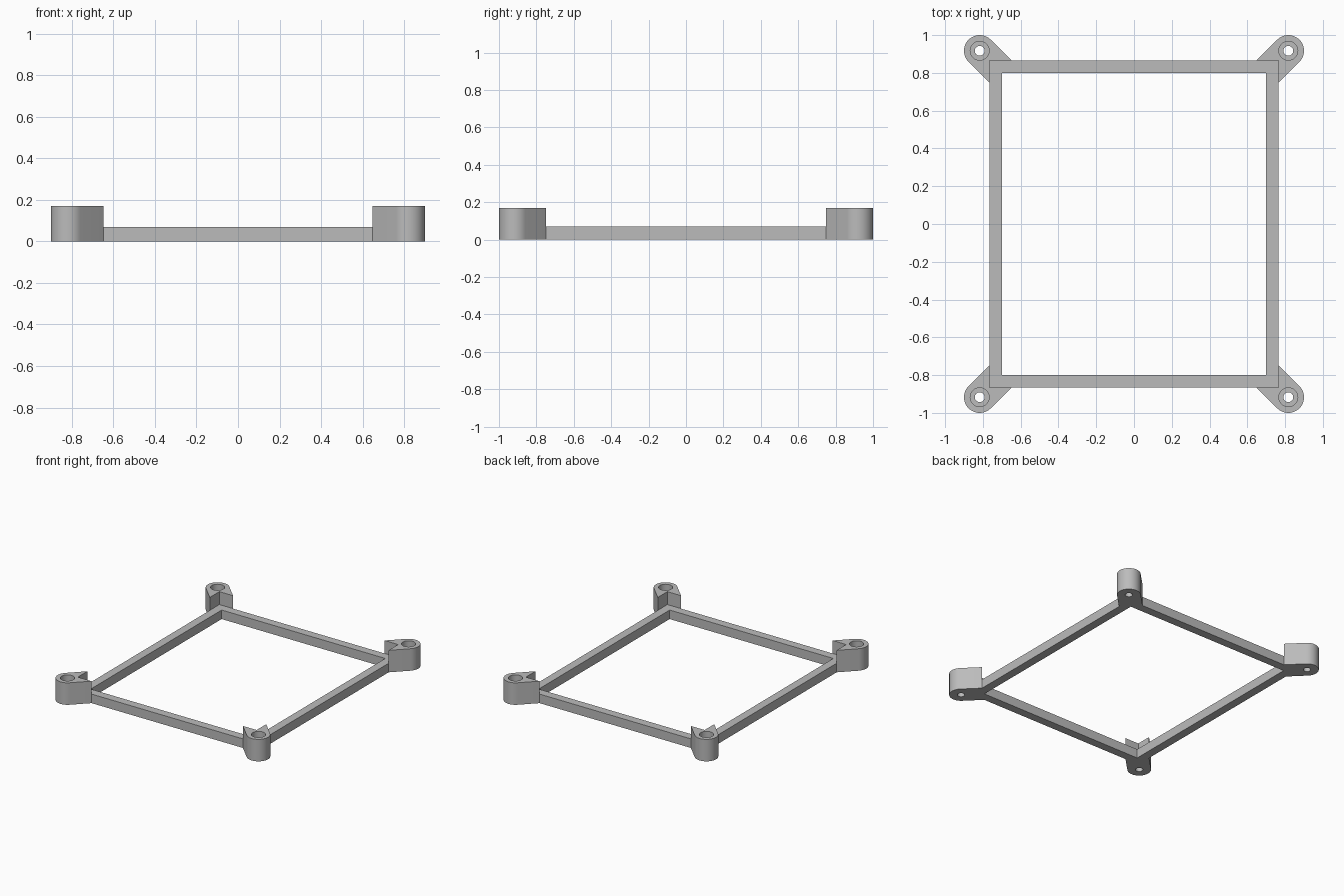
import bpy
import bmesh
from math import cos, sin, pi

cube = bpy.data.objects.get("Cube")
if cube:
    bpy.data.objects.remove(cube, do_unlink=True)

grey = bpy.data.materials.new("mid_grey")
grey.use_nodes = True
grey.diffuse_color = (0.5, 0.5, 0.5, 1)
grey.node_tree.nodes["Principled BSDF"].inputs["Base Color"].default_value = (0.5, 0.5, 0.5, 1)

FRAME_X, FRAME_Y, BAR, FRAME_H = 0.765, 0.865, 0.065, 0.07
LUG_X, LUG_Y, LUG_R, LUG_H = 0.817, 0.917, 0.083, 0.17
BORE_R, HOLE_R, BORE_FLOOR = 0.05, 0.026, 0.07
SEGMENTS = 48


def add_loop(bm, points, z):
    return [bm.verts.new((x, y, z)) for x, y in points]


def bridge(bm, a, b):
    """Join two loops of equal length with quads."""
    n = len(a)
    for i in range(n):
        j = (i + 1) % n
        bm.faces.new((a[i], a[j], b[j], b[i]))


def fill_between(bm, outer, inner):
    """Flat cap between an outline and a hole."""
    edges = []
    for loop in (outer, inner):
        for i, v in enumerate(loop):
            w = loop[(i + 1) % len(loop)]
            edges.append(bm.edges.get((v, w)) or bm.edges.new((v, w)))
    bmesh.ops.triangle_fill(bm, edges=edges, use_beauty=True)


def finish(bm, name):
    bmesh.ops.recalc_face_normals(bm, faces=bm.faces)
    mesh = bpy.data.meshes.new(name)
    bm.to_mesh(mesh)
    bm.free()
    mesh.materials.append(grey)
    obj = bpy.data.objects.new(name, mesh)
    bpy.context.collection.objects.link(obj)
    return obj


def rectangle(x, y):
    return [(-x, -y), (x, -y), (x, y), (-x, y)]


def circle(x, y, r):
    return [(x + r * cos(2 * pi * i / SEGMENTS), y + r * sin(2 * pi * i / SEGMENTS))
            for i in range(SEGMENTS)]


# Rectangular frame
bm = bmesh.new()
outer = rectangle(FRAME_X, FRAME_Y)
inner = rectangle(FRAME_X - BAR, FRAME_Y - BAR)
loops = [add_loop(bm, outer, 0), add_loop(bm, outer, FRAME_H),
         add_loop(bm, inner, FRAME_H), add_loop(bm, inner, 0)]
for i in range(4):
    bridge(bm, loops[i], loops[(i + 1) % 4])
finish(bm, "frame")


# Corner lug: rounded end, straight tangent sides, notch around the frame corner
def make_lug(name, sx, sy):
    half = SEGMENTS // 2
    outline = [(LUG_X + LUG_R * cos(-pi / 4 + pi * i / half),
                LUG_Y + LUG_R * sin(-pi / 4 + pi * i / half)) for i in range(half + 1)]
    (ax, ay), (bx, by) = outline[0], outline[-1]
    outline += [(bx - (by - FRAME_Y), FRAME_Y), (FRAME_X, FRAME_Y),
                (FRAME_X, ay - (ax - FRAME_X))]

    def ring(points, z):
        return add_loop(bm, [(sx * x, sy * y) for x, y in points], z)

    bm = bmesh.new()
    bore, hole = circle(LUG_X, LUG_Y, BORE_R), circle(LUG_X, LUG_Y, HOLE_R)
    base, top = ring(outline, 0), ring(outline, LUG_H)
    bore_top, bore_floor = ring(bore, LUG_H), ring(bore, BORE_FLOOR)
    hole_top, hole_base = ring(hole, BORE_FLOOR), ring(hole, 0)
    bridge(bm, base, top)
    bridge(bm, bore_top, bore_floor)
    bridge(bm, bore_floor, hole_top)
    bridge(bm, hole_top, hole_base)
    fill_between(bm, top, bore_top)
    fill_between(bm, base, hole_base)
    lug = finish(bm, name)

    bpy.ops.object.select_all(action="DESELECT")
    lug.select_set(True)
    bpy.context.view_layer.objects.active = lug
    bpy.ops.object.shade_smooth_by_angle()


for side, sx in (("left", 1), ("right", -1)):
    for end, sy in (("front", -1), ("back", 1)):
        make_lug(f"{end}_{side}_screw_lug", sx, sy)
